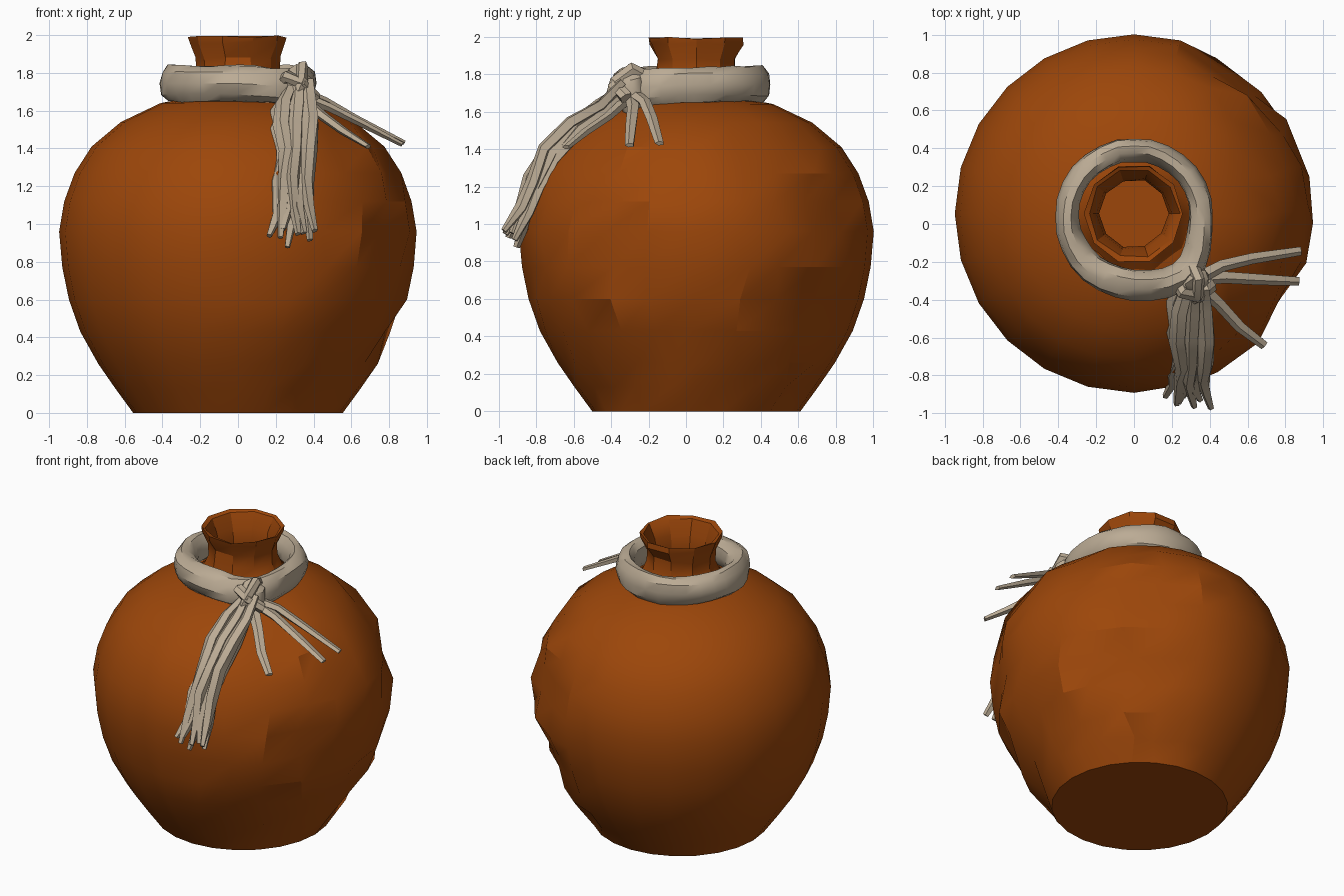
import bpy, bmesh, math, random
from mathutils import Vector

if "Cube" in bpy.data.objects:
    bpy.data.objects.remove(bpy.data.objects["Cube"])

random.seed(8)


def material(name, rgb):
    m = bpy.data.materials.new(name)
    m.diffuse_color = (*rgb, 1)
    m.use_nodes = True
    m.node_tree.nodes["Principled BSDF"].inputs["Base Color"].default_value = m.diffuse_color
    return m


CLAY = material("burnt orange clay", (0.335, 0.062, 0.003))
CLOTH = material("pale linen", (0.50, 0.41, 0.30))


def finish(bm, name, mat, angle):
    bmesh.ops.recalc_face_normals(bm, faces=bm.faces)
    me = bpy.data.meshes.new(name)
    bm.to_mesh(me)
    bm.free()
    me.materials.append(mat)
    me.shade_smooth()
    me.set_sharp_from_angle(angle=math.radians(angle))
    ob = bpy.data.objects.new(name, me)
    bpy.context.collection.objects.link(ob)
    return ob


def skin(bm, rings, closed=False):
    """Join rings of vertices with quads; cap the ends unless closed."""
    n = len(rings[0])
    pairs = list(zip(rings, rings[1:]))
    if closed:
        pairs.append((rings[-1], rings[0]))
    for a, b in pairs:
        for i in range(n):
            j = (i + 1) % n
            bm.faces.new((a[i], a[j], b[j], b[i]))
    if not closed:
        bm.faces.new(rings[0])
        bm.faces.new(rings[-1])


def lathe(name, profile, segs, change, angle):
    bm = bmesh.new()
    rings = []
    for r, z in profile:
        ring = []
        for i in range(segs):
            rr, a, zz = change(r, 2 * math.pi * i / segs, z)
            ring.append(bm.verts.new((rr * math.cos(a), 0.055 + rr * math.sin(a), zz)))
        rings.append(ring)
    skin(bm, rings)
    return finish(bm, name, CLAY, angle)


def sweep(bm, path, sizes, sides=6, fold=0.12, twist=0.6, closed=False):
    """Twisted cloth tube; sizes are (half width, half height) per point."""
    pts = [Vector(p) for p in path]
    n = len(pts)
    rings = []
    for k, p in enumerate(pts):
        if closed:
            t = pts[(k + 1) % n] - pts[k - 1]
        else:
            t = pts[min(k + 1, n - 1)] - pts[max(k - 1, 0)]
        t.normalize()
        side = t.cross(Vector((0, 0, 1))).normalized()
        up = side.cross(t)
        ring = []
        for i in range(sides):
            a = 2 * math.pi * i / sides
            f = 1 + fold * math.sin(3 * a + twist * k)
            ring.append(bm.verts.new(p + side * (math.cos(a) * sizes[k][0] * f)
                                     + up * (math.sin(a) * sizes[k][1] * f)))
        rings.append(ring)
    skin(bm, rings, closed)


# Pot body: smooth on the back left, battered with shallow hollows on the front right
def batter(r, a, z):
    deg = (math.degrees(a) + 180) % 360 - 180
    if -86 < deg < 66 and 0.1 < z < 1.6:
        if not (abs(deg) < 12 and 0.7 < z < 1.15):   # keeps the full width
            r -= random.choice((0, 0, 0, 0.03, 0.055))
        # slide along the wall so that only the dents change its shape
        a += random.uniform(-0.06, 0.06)
    return r, a, z


body_profile = [(0.555, 0), (0.65, 0.13), (0.74, 0.26), (0.835, 0.43), (0.895, 0.6),
                (0.93, 0.77), (0.947, 0.96), (0.92, 1.12), (0.865, 1.27), (0.775, 1.41),
                (0.62, 1.54), (0.41, 1.64), (0.2, 1.68)]
lathe("pot_body", body_profile, 24, batter, 24)


# Neck with flared, uneven rim and a hollow mouth
def uneven(r, a, z):
    return r * random.uniform(0.97, 1.03), a, z + random.uniform(-0.01, 0.004)


neck_profile = [(0.33, 1.64), (0.25, 1.72), (0.222, 1.80), (0.22, 1.88), (0.258, 1.965),
                (0.262, 1.995), (0.24, 1.985), (0.195, 1.89), (0.18, 1.80), (0.19, 1.69)]
lathe("pot_neck", neck_profile, 10, uneven, 30)

# Cloth ring around the neck, pulled towards the knot
KNOT = Vector((0.31, -0.29, 1.71))
bm = bmesh.new()
path, sizes = [], []
for i in range(28):
    a = 2 * math.pi * i / 28
    near = max(0, math.cos(a + 0.85)) ** 10
    front = max(0, -math.sin(a))
    r = 0.355 + 0.05 * near + random.uniform(-0.003, 0.003)
    path.append((r * math.cos(a), 0.04 + r * math.sin(a), 1.745 - 0.02 * near))
    sizes.append((0.062 + 0.02 * front, 0.098 + random.uniform(-0.004, 0.003)))
sweep(bm, path, sizes, 10, 0.07, 2 * math.pi * 3 / 28, True)
finish(bm, "neck_scarf", CLOTH, 35)

# Knot: crumpled lump with two wraps crossing it
bm = bmesh.new()
bmesh.ops.create_icosphere(bm, subdivisions=2, radius=1)
for v in bm.verts:
    d = v.co * random.uniform(0.85, 1.1)
    v.co = KNOT + Vector((d.x * 0.09, d.y * 0.085, d.z * 0.125))
wraps = [((-0.1, 0.02, 0.02), (-0.05, -0.07, 0.07), (0.03, -0.09, 0.03), (0.1, -0.03, -0.04)),
         ((0.0, 0.07, 0.08), (0.03, 0.0, 0.12), (0.03, -0.08, 0.05), (0.0, -0.11, -0.06))]
for w in wraps:
    sweep(bm, [KNOT + Vector(o) for o in w], [(0.035, 0.035)] * 4)
finish(bm, "scarf_knot", CLOTH, 35)

# Tassel: a bundle of strands over the shoulder, fraying at the tip
spine = [(0.31, -0.30, 1.72), (0.305, -0.42, 1.62), (0.30, -0.57, 1.51), (0.30, -0.71, 1.37),
         (0.295, -0.79, 1.22), (0.29, -0.86, 1.07), (0.29, -0.93, 0.92)]
spread = (0.5, 0.85, 0.9, 0.88, 0.9, 1.1, 1.3)
widths = (0.032, 0.04, 0.042, 0.04, 0.038, 0.034, 0.018)
bm = bmesh.new()
sweep(bm, spine[:6], [(0.06, 0.05), (0.08, 0.055), (0.085, 0.055), (0.085, 0.05),
                      (0.08, 0.045), (0.06, 0.03)], 8, 0.15)
for s in range(8):
    off = -0.085 + 0.17 * s / 7
    lift = (-0.02, 0.045, 0.015)[s % 3]
    tip = random.uniform(-0.03, 0.06)
    path = []
    for k, (x, y, z) in enumerate(spine):
        jx, jy, jz = (random.uniform(-0.015, 0.015) for _ in range(3))
        path.append((x + off * spread[k] + jx, y - lift * 0.7 + jy,
                     z + lift * 0.5 + jz + (tip if k == 6 else 0)))
    sweep(bm, path, [(w, w * 0.9) for w in widths], 5, 0.2, 0.9)
finish(bm, "scarf_tassel", CLOTH, 30)

# Loose strips trailing to the right
bm = bmesh.new()
strips = [
    [(0.33, -0.29, 1.70), (0.46, -0.22, 1.65), (0.62, -0.18, 1.56), (0.88, -0.14, 1.43)],
    [(0.33, -0.29, 1.68), (0.48, -0.28, 1.62), (0.66, -0.29, 1.53), (0.87, -0.30, 1.42)],
    [(0.34, -0.32, 1.66), (0.45, -0.42, 1.57), (0.56, -0.54, 1.49), (0.69, -0.64, 1.41)],
]
for p in strips:
    sweep(bm, p, [(0.038, 0.03), (0.032, 0.025), (0.03, 0.022), (0.024, 0.014)], 5, 0.1)
finish(bm, "scarf_strips", CLOTH, 30)
